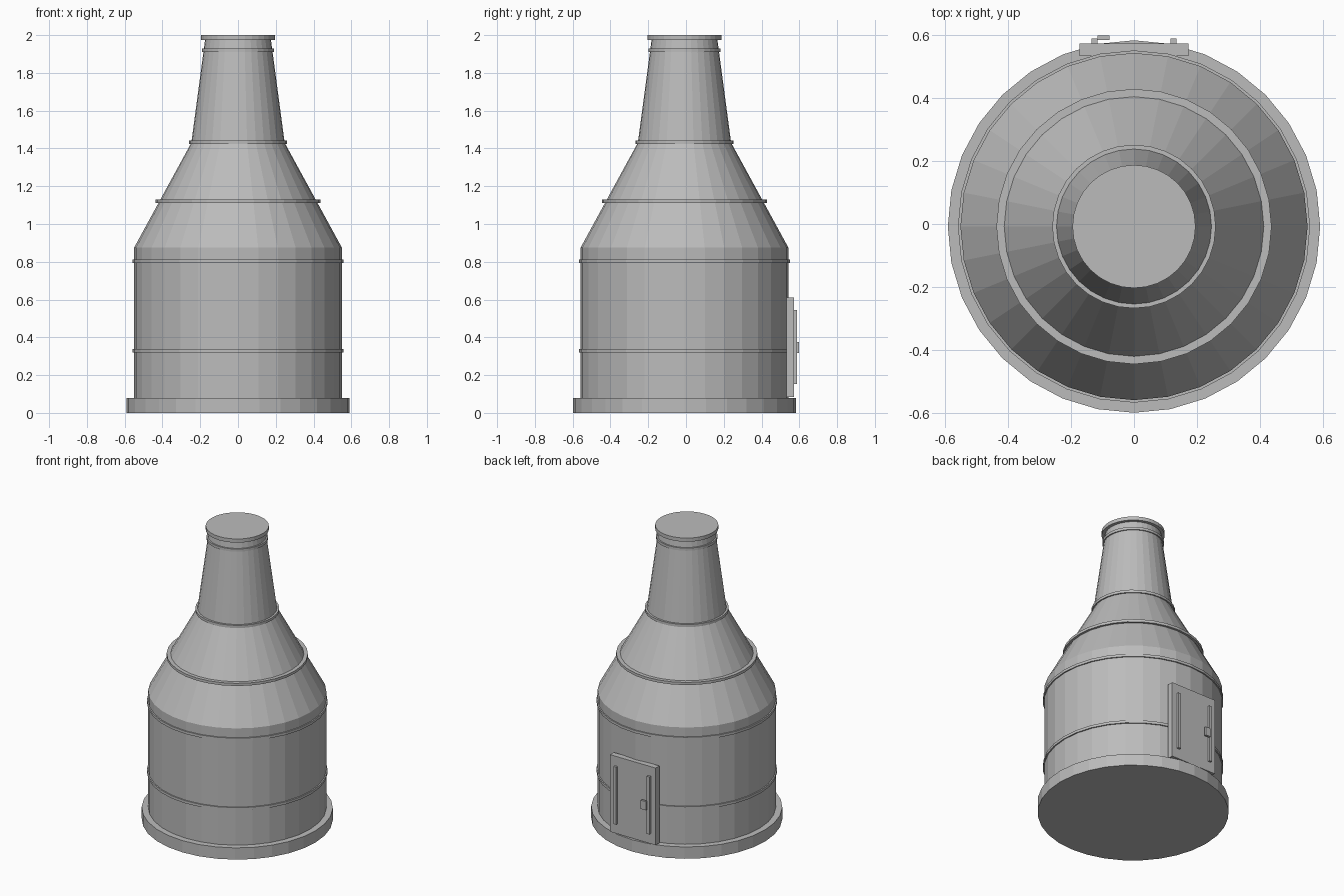
import bpy, bmesh, math

cube = bpy.data.objects.get("Cube")
if cube:
    bpy.data.objects.remove(cube, do_unlink=True)

CENTRE_Y = -0.008
SIDES = 32

grey = bpy.data.materials.new("plain_grey")
grey.use_nodes = True
grey.diffuse_color = (0.5, 0.5, 0.5, 1)
grey.node_tree.nodes["Principled BSDF"].inputs["Base Color"].default_value = (0.5, 0.5, 0.5, 1)


def finish(name, bm):
    bmesh.ops.recalc_face_normals(bm, faces=bm.faces)
    mesh = bpy.data.meshes.new(name)
    bm.to_mesh(mesh)
    bm.free()
    mesh.materials.append(grey)
    obj = bpy.data.objects.new(name, mesh)
    bpy.context.collection.objects.link(obj)
    return obj


def turned(name, profile):
    """Closed faceted solid from (radius, height) pairs, bottom to top."""
    bm = bmesh.new()
    loops = []
    for r, z in profile:
        angles = [2 * math.pi * i / SIDES for i in range(SIDES)]
        loops.append([bm.verts.new((r * math.cos(a), CENTRE_Y + r * math.sin(a), z)) for a in angles])
    for low, high in zip(loops, loops[1:]):
        for i in range(SIDES):
            j = (i + 1) % SIDES
            bm.faces.new((low[i], low[j], high[j], high[i]))
    bm.faces.new(loops[0][::-1])
    bm.faces.new(loops[-1])
    return finish(name, bm)


def box(name, x, y, z):
    """Box from its (min, max) range on each axis."""
    bm = bmesh.new()
    bmesh.ops.create_cube(bm, size=1)
    for v in bm.verts:
        v.co = [lo if c < 0 else hi for c, (lo, hi) in zip(v.co, (x, y, z))]
    return finish(name, bm)


# Tower body and its footing
turned("footing", [(0.59, 0), (0.59, 0.08)])
turned("body", [(0.55, 0.07), (0.55, 0.875), (0.247, 1.43), (0.173, 1.985)])
turned("top_cap", [(0.195, 1.975), (0.195, 2.0)])

# Metal bands
bands = {"lower_band": (0.558, 0.33), "upper_band": (0.558, 0.803), "shoulder_band": (0.436, 1.12),
         "neck_band": (0.259, 1.432), "chimney_band": (0.19, 1.92)}
for name, (r, z) in bands.items():
    turned(name, [(r, z - 0.009), (r, z + 0.009)])

# Rear door with upright bars and a latch
box("door", (-0.172, 0.172), (0.532, 0.572), (0.085, 0.61))
for name, x in (("left_bar", 0.125), ("right_bar", -0.125)):
    box(name, (x - 0.01, x + 0.01), (0.565, 0.587), (0.153, 0.545))
box("door_latch", (-0.116, -0.077), (0.583, 0.598), (0.317, 0.376))
